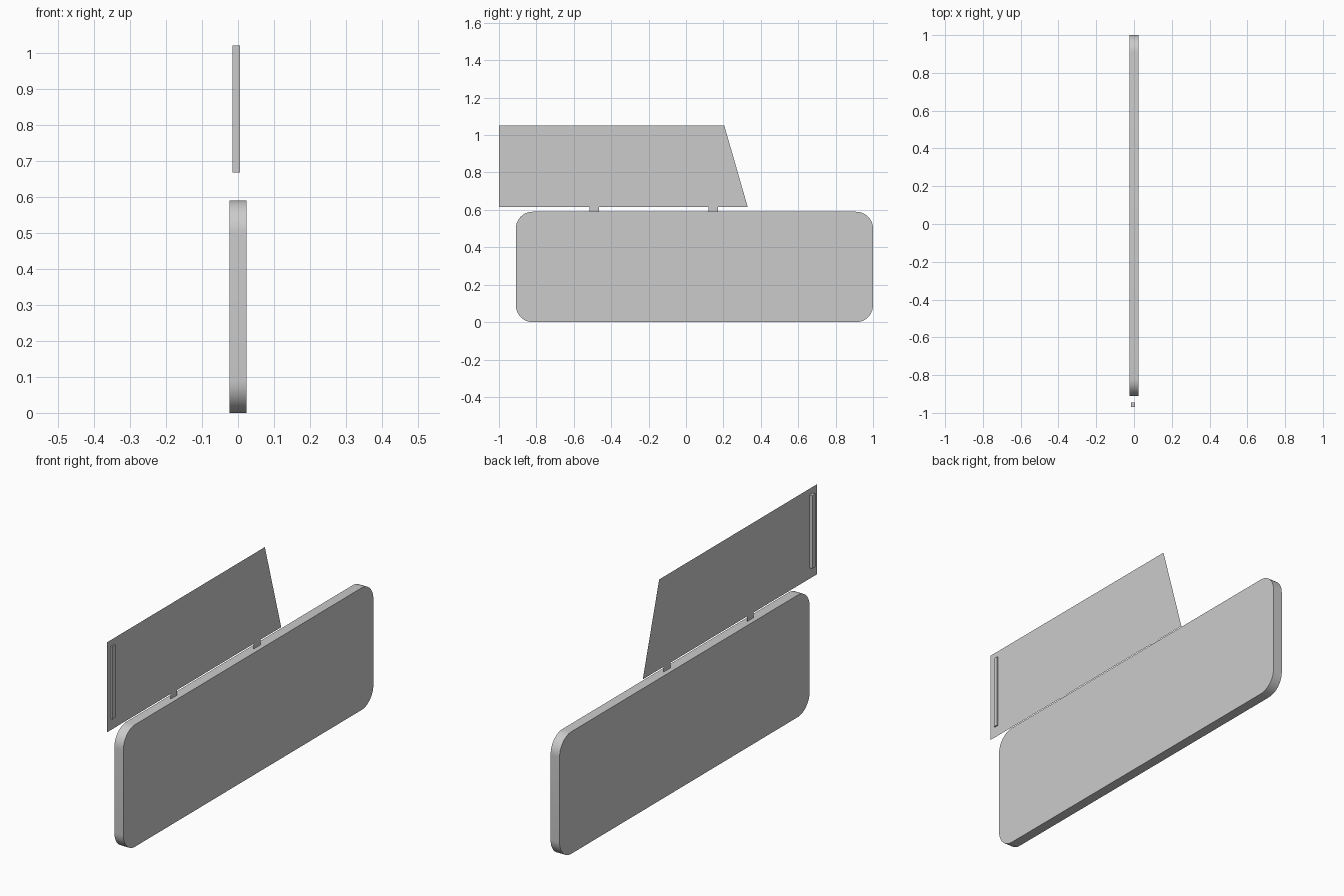
import bpy, bmesh, math
from mathutils import Vector

cube = bpy.data.objects.get("Cube")
if cube:
    bpy.data.objects.remove(cube)

grey = bpy.data.materials.new("plain grey")
grey.use_nodes = True
GREY = (0.6, 0.6, 0.6, 1)
grey.diffuse_color = GREY
grey.node_tree.nodes["Principled BSDF"].inputs["Base Color"].default_value = GREY


def panel(name, outline, x0=0.0, x1=0.0):
    """Side-on (y, z) outline, extruded from x0 to x1, or a sheet if equal."""
    bm = bmesh.new()
    face = bm.faces.new([bm.verts.new((x0, y, z)) for y, z in outline])
    if x1 != x0:
        out = bmesh.ops.extrude_face_region(bm, geom=[face], use_keep_orig=True)
        verts = [v for v in out["geom"] if isinstance(v, bmesh.types.BMVert)]
        bmesh.ops.translate(bm, vec=Vector((x1 - x0, 0, 0)), verts=verts)
        bmesh.ops.recalc_face_normals(bm, faces=bm.faces)
    mesh = bpy.data.meshes.new(name)
    bm.to_mesh(mesh)
    bm.free()
    mesh.materials.append(grey)
    obj = bpy.data.objects.new(name, mesh)
    bpy.context.collection.objects.link(obj)
    return obj


def rect(y0, y1, z0, z1):
    return [(y0, z0), (y1, z0), (y1, z1), (y0, z1)]


def rounded_rect(y0, y1, z0, z1, r, steps=12):
    centres = rect(y0 + r, y1 - r, z0 + r, z1 - r)
    points = []
    for i, (cy, cz) in enumerate(centres):
        for s in range(steps + 1):
            a = math.pi + (i + s / steps) * math.pi / 2
            points.append((cy + r * math.cos(a), cz + r * math.sin(a)))
    return points


# Thick lower board with rounded corners
board = panel("lower_board", rounded_rect(-0.91, 1.0, 0, 0.59, 0.09), -0.024, 0.024)
bpy.ops.object.select_all(action="DESELECT")
board.select_set(True)
bpy.context.view_layer.objects.active = board
bpy.ops.object.shade_smooth_by_angle(angle=math.radians(35))

# Thin upper sheet with a slanted rear edge
panel("upper_sheet", [(-1, 0.615), (0.33, 0.615), (0.205, 1.05), (-1, 1.05)])

# Small tabs joining sheet and board
for name, y in (("front_tab", -0.49), ("rear_tab", 0.145)):
    panel(name, rect(y - 0.025, y + 0.025, 0.585, 0.615))

# Upright bar through the front end of the sheet
panel("front_bar", rect(-0.968, -0.945, 0.667, 1.02), -0.015, 0.006)
